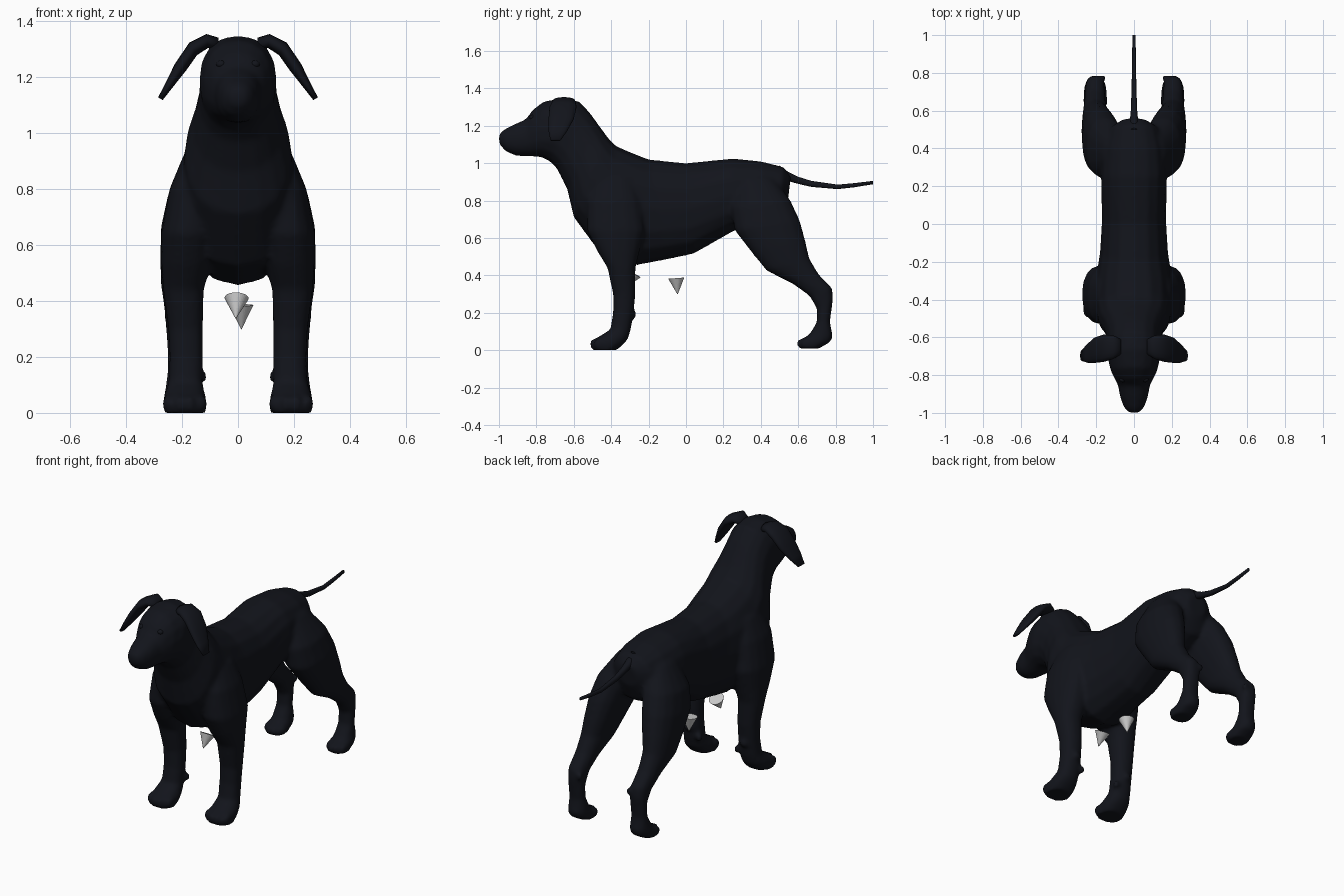
import bpy, bmesh, math
from mathutils import Vector, Matrix

coat = bpy.data.materials.new("black_coat")
coat.diffuse_color = (0.006, 0.007, 0.011, 1)
SEG = 16


def loft(bm, sections, power=0.88):
    """Skin a closed tube through sections of (point A, point B, half-width vector)."""
    rings = []
    for a, b, side in sections:
        mid, half = (a + b) / 2, (a - b) / 2
        ring = []
        for i in range(SEG):
            t = 2 * math.pi * i / SEG
            c, s = (math.copysign(abs(v) ** power, v) for v in (math.cos(t), math.sin(t)))
            ring.append(bm.verts.new(mid + half * c + side * s))
        rings.append(ring)
    for r, q in zip(rings, rings[1:]):
        for i in range(SEG):
            j = (i + 1) % SEG
            bm.faces.new((r[i], r[j], q[j], q[i]))
    bm.faces.new(rings[0])
    bm.faces.new(rings[-1][::-1])


def profile_loft(bm, rows, sign=1):
    """Rows: y, z of one edge, y, z of the opposite edge, centre x, half width."""
    loft(bm, [(Vector((x * sign, y1, z1)), Vector((x * sign, y2, z2)), Vector((w, 0, 0)))
              for y1, z1, y2, z2, x, w in rows])


def blob(bm, loc, size):
    m = Matrix.Translation(loc) @ Matrix.Diagonal((*size, 1))
    bmesh.ops.create_uvsphere(bm, u_segments=12, v_segments=8, radius=1, matrix=m)


def finish(bm, name, mat=coat):
    bmesh.ops.recalc_face_normals(bm, faces=bm.faces)
    for f in bm.faces:
        f.smooth = True
    me = bpy.data.meshes.new(name)
    bm.to_mesh(me)
    bm.free()
    if mat:
        me.materials.append(mat)
    ob = bpy.data.objects.new(name, me)
    bpy.context.collection.objects.link(ob)
    return ob


# Rump to nose: top edge and bottom edge
spine = [(.56, .93, .545, .80, 0, .06), (.52, .98, .50, .70, 0, .13),
         (.40, 1.01, .42, .66, 0, .165), (.25, 1.025, .26, .64, 0, .175),
         (0, 1.0, .04, .515, 0, .17), (-.20, 1.02, -.10, .485, 0, .18),
         (-.30, 1.06, -.26, .455, 0, .20), (-.38, 1.095, -.46, .52, 0, .205),
         (-.42, 1.14, -.60, .71, 0, .19), (-.46, 1.195, -.635, .86, 0, .16),
         (-.51, 1.265, -.69, .97, 0, .14), (-.57, 1.33, -.73, 1.01, 0, .137),
         (-.66, 1.348, -.77, 1.03, 0, .138), (-.76, 1.33, -.80, 1.035, 0, .122)]
muzzle = [(-.82, 1.285, -.83, 1.035, 0, .10), (-.855, 1.235, -.85, 1.035, 0, .085),
          (-.92, 1.207, -.91, 1.04, 0, .074), (-.975, 1.178, -.96, 1.06, 0, .055),
          (-1.0, 1.155, -.998, 1.10, 0, .028)]
# Legs: front edge and back edge
front_leg = [(-.48, .92, -.28, .92, .14, .055), (-.53, .80, -.24, .80, .16, .085),
             (-.53, .64, -.22, .64, .18, .095), (-.475, .53, -.25, .52, .185, .088),
             (-.42, .44, -.27, .44, .195, .073), (-.39, .30, -.27, .30, .187, .062),
             (-.39, .20, -.28, .20, .185, .06), (-.405, .11, -.295, .11, .187, .061),
             (-.47, .07, -.31, .06, .19, .073), (-.505, .04, -.33, .035, .19, .078),
             (-.505, 0, -.37, 0, .19, .074)]
hind_leg = [(.28, .92, .47, .92, .10, .06), (.24, .76, .56, .80, .15, .10),
            (.26, .64, .61, .69, .175, .10), (.345, .53, .64, .58, .192, .086),
            (.43, .425, .66, .49, .205, .07), (.57, .355, .71, .405, .207, .057),
            (.66, .29, .78, .335, .207, .051), (.70, .22, .787, .28, .205, .048),
            (.70, .15, .77, .15, .205, .047), (.66, .085, .785, .075, .205, .055),
            (.60, .045, .775, .045, .205, .063), (.60, .008, .71, .008, .205, .06)]

# Body with legs and paws, fused into one skin
bm = bmesh.new()
profile_loft(bm, spine + muzzle)
for s in (-1, 1):
    profile_loft(bm, front_leg, s)
    profile_loft(bm, hind_leg, s)
    blob(bm, (s * .126, -.305, .13), (.015, .02, .025))
    blob(bm, (s * .185, -.282, .19), (.025, .018, .022))
    blob(bm, (s * .165, .775, .30), (.02, .015, .02))
    for k, back in zip((-1.5, -.5, .5, 1.5), (.02, 0, 0, .02)):
        blob(bm, (s * .19 + k * .039, -.475 + back, .033), (.022, .042, .034))
        blob(bm, (s * .205 + k * .031, .632 + back, .036), (.018, .042, .03))
body = finish(bm, "dog_body")
rm = body.modifiers.new("fuse", 'REMESH')
rm.mode = 'VOXEL'
rm.voxel_size = .013
rm.use_smooth_shade = True
sm = body.modifiers.new("soften", 'SMOOTH')
sm.factor = .5
sm.iterations = 4

# Ears: x, z, front y, back y, thickness direction
ear = [(.07, 1.315, -.69, -.61, 0, .025), (.11, 1.328, -.715, -.59, .003, .025),
       (.16, 1.30, -.73, -.585, .014, .022), (.205, 1.235, -.735, -.60, .020, .012),
       (.245, 1.172, -.735, -.635, .013, .008), (.277, 1.122, -.725, -.67, .008, .005)]
for s, label in ((-1, "right_ear"), (1, "left_ear")):
    bm = bmesh.new()
    loft(bm, [(Vector((s * x, y1, z)), Vector((s * x, y2, z)), Vector((s * tx, 0, tz)))
              for x, z, y1, y2, tx, tz in ear])
    finish(bm, label)

# Tail
tail = [(.50, .955, .032), (.55, .927, .024), (.60, .908, .019), (.67, .889, .016),
        (.81, .873, .012), (.90, .882, .011), (1.0, .896, .009)]
bm = bmesh.new()
profile_loft(bm, [(y, z + r, y, z - r, 0, r * .9) for y, z, r in tail])
finish(bm, "tail")

# Eyes
bm = bmesh.new()
for s in (-1, 1):
    blob(bm, (s * .06, -.822, 1.245), (.018, .016, .014))
finish(bm, "eyes")

# Small grey cones below the chest: base centre and apex
for label, base, apex in (("front_cone", (-.005, -.28, .41), (-.008, -.32, .335)),
                          ("rear_cone", (.012, -.052, .385), (.012, -.045, .297))):
    base, apex = Vector(base), Vector(apex)
    d = apex - base
    m = Matrix.Translation((base + apex) / 2) @ d.to_track_quat('Z', 'Y').to_matrix().to_4x4()
    bm = bmesh.new()
    bmesh.ops.create_cone(bm, cap_ends=True, segments=32, radius1=.043, radius2=0,
                          depth=d.length, matrix=m)
    cone = finish(bm, label, None)
    for p in cone.data.polygons:
        p.use_smooth = False
